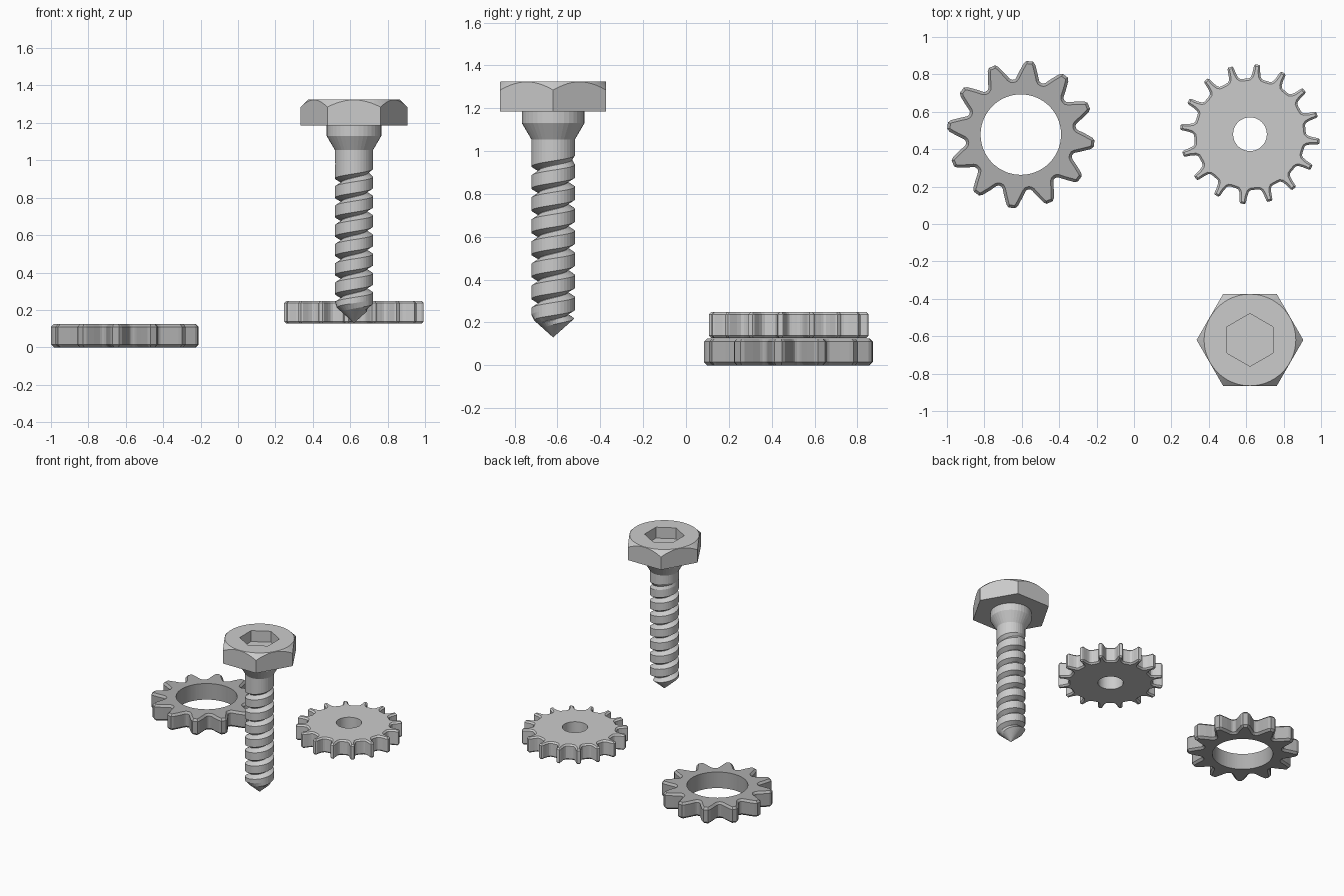
import bpy, bmesh
from math import sin, cos, pi, radians, hypot, atan2

if "Cube" in bpy.data.objects:
    bpy.data.objects.remove(bpy.data.objects["Cube"])


def make_object(name, bm, loc):
    bmesh.ops.remove_doubles(bm, verts=bm.verts, dist=0.0005)
    bmesh.ops.recalc_face_normals(bm, faces=bm.faces)
    mesh = bpy.data.meshes.new(name)
    bm.to_mesh(mesh)
    bm.free()
    ob = bpy.data.objects.new(name, mesh)
    ob.location = loc
    bpy.context.collection.objects.link(ob)
    return ob


def loft(bm, rings, closed=False):
    """Skin a list of equal-length closed rings of points."""
    vs = [[bm.verts.new(p) for p in r] for r in rings]
    pairs = list(zip(vs, vs[1:])) + ([(vs[-1], vs[0])] if closed else [])
    for a, b in pairs:
        n = len(a)
        for i in range(n):
            bm.faces.new((a[i], a[(i + 1) % n], b[(i + 1) % n], b[i]))
    return vs


def circle(r, z, n, start=0.0):
    return [(r * cos(start + 2 * pi * i / n), r * sin(start + 2 * pi * i / n), z)
            for i in range(n)]


def hex_radius(apothem, a):
    """Distance from centre to a hexagon side (corner at angle 0)."""
    return apothem / cos((a % (pi / 3)) - pi / 6)


def gear(name, loc, teeth, half, hole, height, bevel, phase):
    """half: half-tooth profile as (degrees from tooth centre, radius)."""
    prof = [(-a, r) for a, r in reversed(half) if a < 180 / teeth - 0.01] + half[0 if half[0][0] else 1:]
    pts = []
    for t in range(teeth):
        for a, r in prof:
            g = radians(phase + 360 / teeth * t + a)
            pts.append((r * cos(g), r * sin(g)))
    n = len(pts)
    inset = []
    for i, (x, y) in enumerate(pts):
        p, q = pts[i - 1], pts[(i + 1) % n]
        dx, dy = q[0] - p[0], q[1] - p[1]
        d = hypot(dx, dy)
        inset.append((x - dy / d * bevel, y + dx / d * bevel))
    rim = [(hole * cos(atan2(y, x)), hole * sin(atan2(y, x))) for x, y in pts]
    bm = bmesh.new()
    loft(bm, [[(x, y, z) for x, y in ring] for ring, z in (
        (rim, 0), (inset, 0), (pts, bevel), (pts, height - bevel),
        (inset, height), (rim, height))], closed=True)
    return make_object(name, bm, loc)


# Wide ring gear on the floor, small-hole gear resting a level higher
ring_gear = gear("ring_gear", (-0.605, 0.478, 0), 12,
                 [(2.5, 0.395), (4.6, 0.382), (8, 0.342), (11.5, 0.306), (13, 0.298), (15, 0.296)],
                 0.215, 0.125, 0.015, -7)
gear("fine_gear", (0.62, 0.48, 0.128), 16,
     [(1.7, 0.374), (2.6, 0.366), (3.6, 0.33), (4.8, 0.309), (6.5, 0.300), (9, 0.298), (11.25, 0.298)],
     0.09, 0.12, 0.011, -6)
dark = bpy.data.materials.new("dark_steel")
dark.diffuse_color = (0.42, 0.42, 0.42, 1)
dark.use_nodes = True
dark.node_tree.nodes["Principled BSDF"].inputs["Base Color"].default_value = dark.diffuse_color
ring_gear.data.materials.append(dark)

# Bolt head: hexagon with a chamfered top and a hexagonal socket
BOLT = (0.62, -0.62, 0)
N, APO, TOP, BASE = 72, 0.247, 1.325, 1.185
angles = [2 * pi * i / N for i in range(N)]


def hex_ring(apothem, z, turn=0.0):
    return [(hex_radius(apothem, a + turn) * cos(a), hex_radius(apothem, a + turn) * sin(a), z)
            for a in angles]


side_top = [(x, y, TOP - 0.002 - (hypot(x, y) - APO)) for x, y, _ in hex_ring(APO, 0)]
bm = bmesh.new()
rings = loft(bm, [hex_ring(APO, BASE), side_top, circle(APO - 0.002, TOP, N),
                  hex_ring(0.122, TOP, pi / 6), hex_ring(0.122, TOP - 0.085, pi / 6)])
bm.faces.new(rings[0])
bm.faces.new(rings[-1])
make_object("bolt_head", bm, BOLT)

# Bolt shank: collar, taper, and a helical V-groove thread ending in a point
S, PITCH, R, TIP, THREAD_TOP = 36, 0.103, 0.102, 0.13, 0.99
bm = bmesh.new()
loft(bm, [circle(r, z, S) for r, z in
          ((R, THREAD_TOP), (R, 1.055), (0.146, 1.13), (0.146, BASE + 0.005))])
groove = [(0.0, 0), (0.28, 0), (0.58, 0), (0.79, 1), (0.81, 1)]
rows = [(t + f, d) for t in range(-1, 11) for f, d in groove]
grid = []
for j in range(S + 1):
    g = 2 * pi * j / S
    col = []
    for row, d in rows:
        z = min(max(TIP + PITCH * (row + j / S), TIP), THREAD_TOP)
        fade = max(0, min(1, (THREAD_TOP - z) / 0.08, (z - 0.17) / 0.05))
        r = min(R - 0.034 * d * fade, (z - TIP) * 1.12)
        col.append(bm.verts.new((r * cos(g), r * sin(g), z)))
    grid.append(col)
for a, b in zip(grid, grid[1:]):
    for k in range(len(rows) - 1):
        bm.faces.new((a[k], b[k], b[k + 1], a[k + 1]))
make_object("bolt_shank", bm, BOLT)
